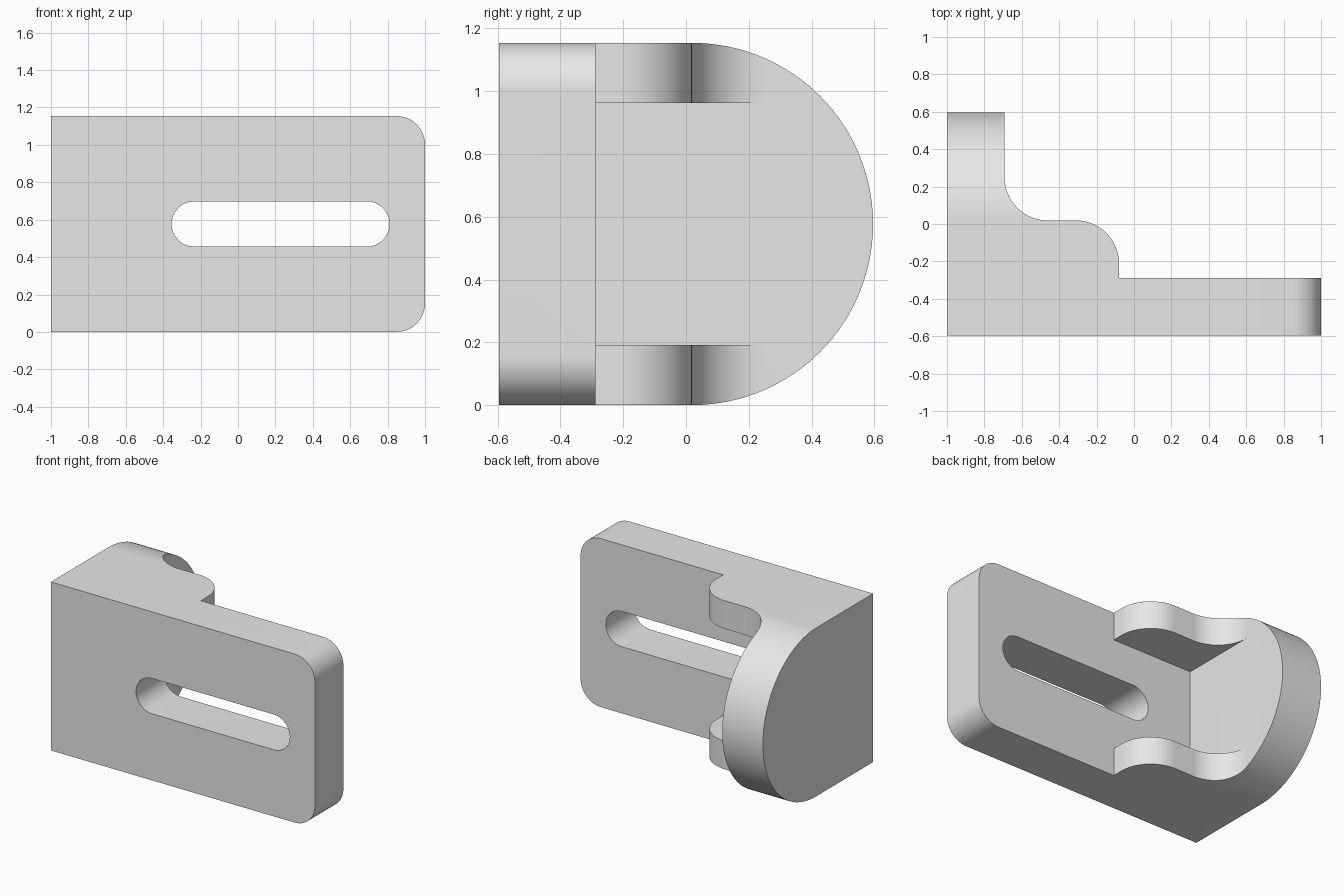
import bpy, bmesh, math
from mathutils import Vector

if "Cube" in bpy.data.objects:
    bpy.data.objects.remove(bpy.data.objects["Cube"], do_unlink=True)

H = 1.154            # height
BACK = 0.596         # half depth
T = 0.308            # plate thickness
INNER = T - 1        # inner face of the side plate
PLATE_BACK = T - BACK
WEB = 0.192          # web thickness
R = H / 2            # rounded end of the side plate
F = 0.231            # web fillet radius

steel = bpy.data.materials.new("light grey metal")
steel.use_nodes = True
steel.diffuse_color = (0.8, 0.8, 0.8, 1)
steel.node_tree.nodes["Principled BSDF"].inputs["Base Color"].default_value = (0.8, 0.8, 0.8, 1)


def arc(cx, cy, r, start, end, steps=24):
    angles = [math.radians(start + (end - start) * i / steps) for i in range(steps + 1)]
    return [(cx + r * math.cos(a), cy + r * math.sin(a)) for a in angles]


def prism(name, outline, axis, low, high):
    """Extrude a 2D outline along the given axis."""
    place = {"x": lambda p: (low, p[0], p[1]),
             "y": lambda p: (p[0], low, p[1]),
             "z": lambda p: (p[0], p[1], low)}[axis]
    bm = bmesh.new()
    face = bm.faces.new([bm.verts.new(place(p)) for p in outline])
    moved = bmesh.ops.extrude_face_region(bm, geom=[face])["geom"]
    shift = Vector([(high - low) * (axis == a) for a in "xyz"])
    bmesh.ops.translate(bm, vec=shift, verts=[v for v in moved if isinstance(v, bmesh.types.BMVert)])
    bmesh.ops.recalc_face_normals(bm, faces=bm.faces)
    mesh = bpy.data.meshes.new(name)
    bm.to_mesh(mesh)
    bm.free()
    mesh.materials.append(steel)
    obj = bpy.data.objects.new(name, mesh)
    bpy.context.collection.objects.link(obj)
    return obj


def combine(obj, tool, operation):
    """Apply a boolean and discard the tool."""
    bpy.context.view_layer.objects.active = obj
    mod = obj.modifiers.new("shape", "BOOLEAN")
    mod.object, mod.operation, mod.solver = tool, operation, "EXACT"
    bpy.ops.object.modifier_apply(modifier=mod.name)
    bpy.data.objects.remove(tool, do_unlink=True)


# Plan outline: side plate, S-curved web and slotted plate
web_y = BACK - R
web_end = -0.08
plan = [(-1, -BACK), (1, -BACK), (1, PLATE_BACK), (web_end, PLATE_BACK)]
plan += arc(web_end - F, web_y - F, F, 0, 90)
plan += arc(INNER + F, web_y + F, F, 270, 180)
plan += [(INNER, BACK), (-1, BACK)]
bracket = prism("bracket", plan, "z", 0, H)

# Side outline: half-round back end
side = [(-2, 0)] + arc(web_y, R, R, -90, 90, 96) + [(-2, H)]
combine(bracket, prism("side_outline", side, "x", -2, 2), "INTERSECT")

# Front outline: two rounded corners
c = 0.154
front = [(-2, -1), (1 - c, -1)] + [(1 - c, 0)] + arc(1 - c, c, c, -90, 0)[1:]
front += arc(1 - c, H - c, c, 0, 90) + [(1 - c, H + 1), (-2, H + 1)]
combine(bracket, prism("front_outline", front, "y", -2, 2), "INTERSECT")

# Pocket between the upper and lower webs
pocket = [(INNER, PLATE_BACK), (2, PLATE_BACK), (2, 2), (INNER, 2)]
combine(bracket, prism("pocket", pocket, "z", WEB, H - WEB), "DIFFERENCE")

# Long slot through the plate
s = 0.121
slot = arc(0.689, R, s, -90, 90) + arc(-0.234, R, s, 90, 270)
combine(bracket, prism("slot", slot, "y", -2, 2), "DIFFERENCE")

# Smooth curves, sharp corners
bpy.ops.object.select_all(action="DESELECT")
bracket.select_set(True)
bpy.context.view_layer.objects.active = bracket
bpy.ops.object.shade_smooth_by_angle(angle=math.radians(30))
